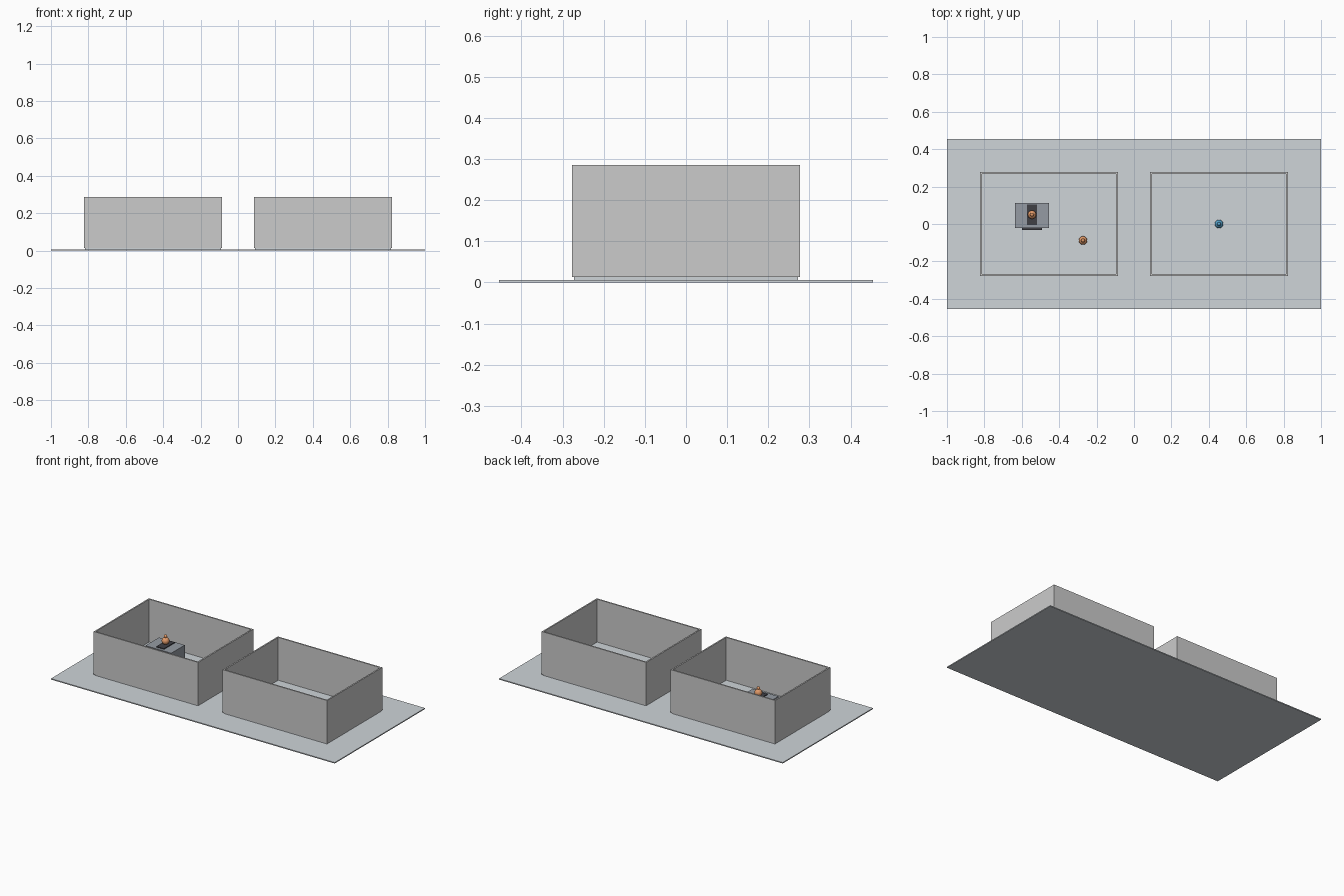
import bpy

if "Cube" in bpy.data.objects:
    bpy.data.objects.remove(bpy.data.objects["Cube"])


def material(name, rgb):
    m = bpy.data.materials.new(name)
    m.diffuse_color = (*rgb, 1)
    m.use_nodes = True
    m.node_tree.nodes["Principled BSDF"].inputs["Base Color"].default_value = m.diffuse_color
    return m


PLATE = material("pale_slate", (0.62, 0.66, 0.69))
HOUSING = material("slate", (0.30, 0.33, 0.37))
DARK = material("charcoal", (0.05, 0.05, 0.06))
ORANGE = material("orange", (0.75, 0.32, 0.14))
BLUE = material("blue", (0.10, 0.38, 0.62))


def box(name, center, size, mat=None):
    bpy.ops.mesh.primitive_cube_add(size=1, location=center)
    ob = bpy.context.object
    ob.name = name
    ob.scale = size
    bpy.ops.object.transform_apply(location=False, rotation=False, scale=True)
    if mat:
        ob.data.materials.append(mat)
    return ob


def ball(name, center, radius, mat):
    bpy.ops.mesh.primitive_uv_sphere_add(segments=24, ring_count=12, radius=radius, location=center)
    ob = bpy.context.object
    ob.name = name
    ob.data.materials.append(mat)
    bpy.ops.object.shade_smooth()


def token(name, x, y, z, mat):
    # ball resting at height z with a small knob on top
    ball(name + "_ball", (x, y, z + R), R, mat)
    ball(name + "_knob", (x, y, z + 2 * R + 0.006), 0.010, mat)


R = 0.0227
FLOOR = 0.0127      # top of the tray floors
WALL_H = 0.273
T = 0.009           # wall thickness
CX = 0.4545         # tray centre
HX, HY = 0.3636, 0.2727

# Base plate
box("base_plate", (0, 0, 0.0032), (2, 0.909, 0.0064), PLATE)

# Two open trays
for side, s in (("left", -1), ("right", 1)):
    cx = s * CX
    box(side + "_tray_floor", (cx, 0, 0.0095), (2 * HX, 2 * HY, 0.0064), PLATE)
    zc = FLOOR + WALL_H / 2
    for d, nx, ny in (("front", "long", -1), ("back", "long", 1)):
        box(f"{side}_tray_{d}_wall", (cx, ny * HY, zc), (2 * HX + T, T, WALL_H))
    for d, nx in (("outer", s), ("inner", -s)):
        box(f"{side}_tray_{d}_wall", (cx + nx * HX, 0, zc), (T, 2 * HY - T, WALL_H))

# Housing block with top pad and front panel
TOP = FLOOR + 0.136
box("housing", (-0.5455, 0.0455, (FLOOR + TOP) / 2), (0.182, 0.136, 0.136), HOUSING)
box("top_pad", (-0.5455, 0.05, TOP + 0.0025), (0.0545, 0.109, 0.005), DARK)
box("front_panel", (-0.5455, -0.0270, 0.088), (0.109, 0.009, 0.055), DARK)

# Tokens
token("pad_token", -0.5455, 0.05, TOP + 0.005, ORANGE)
token("left_token", -0.2727, -0.088, FLOOR, ORANGE)
token("right_token", CX, 0, FLOOR, BLUE)
